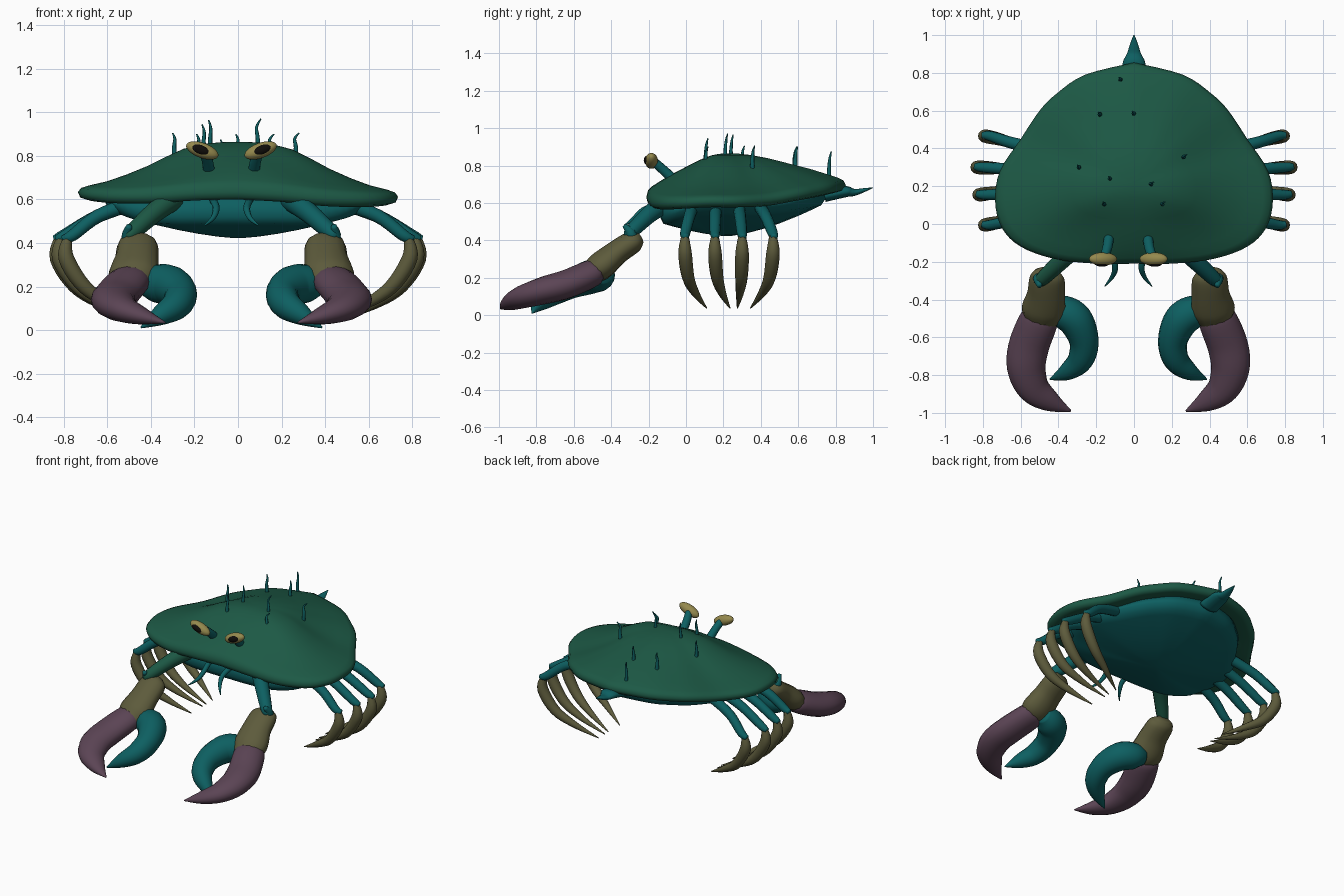
import bpy, bmesh
from math import cos, sin, pi
from mathutils import Vector

if "Cube" in bpy.data.objects:
    bpy.data.objects.remove(bpy.data.objects["Cube"])


def material(name, rgb):
    m = bpy.data.materials.new(name)
    m.diffuse_color = (*rgb, 1)
    m.use_nodes = True
    m.node_tree.nodes["Principled BSDF"].inputs["Base Color"].default_value = m.diffuse_color
    return m


GREEN = material("shell_green", (.012, .1, .06))
TEAL = material("teal", (.004, .115, .12))
OLIVE = material("olive", (.11, .105, .045))
PURPLE = material("purple", (.105, .058, .09))
YELLOW = material("eye_yellow", (.3, .25, .075))
BLACK = material("black", (.005, .004, .003))


def smooth_path(pts, n):
    """Catmull-Rom interpolation of tuples of any size."""
    out = []
    for i in range(len(pts) - 1):
        a, b, c, d = (pts[max(i - 1, 0)], pts[i], pts[i + 1], pts[min(i + 2, len(pts) - 1)])
        for k in range(n):
            t = k / n
            out.append(tuple(.5 * (2 * q + (r - p) * t + (2 * p - 5 * q + 4 * r - s) * t * t
                                   + (3 * q - p - 3 * r + s) * t ** 3)
                             for p, q, r, s in zip(a, b, c, d)))
    return out + [tuple(pts[-1])]


def loft(name, rings, mat):
    """Skin closed rings and cap both ends."""
    bm = bmesh.new()
    vr = [[bm.verts.new(p) for p in ring] for ring in rings]
    n = len(vr[0])
    for a, b in zip(vr, vr[1:]):
        for i in range(n):
            bm.faces.new((a[i], a[(i + 1) % n], b[(i + 1) % n], b[i]))
    bm.faces.new(vr[0])
    bm.faces.new(vr[-1])
    bmesh.ops.recalc_face_normals(bm, faces=bm.faces)
    for f in bm.faces:
        f.smooth = True
    me = bpy.data.meshes.new(name)
    bm.to_mesh(me)
    bm.free()
    me.materials.append(mat)
    ob = bpy.data.objects.new(name, me)
    bpy.context.collection.objects.link(ob)
    return ob


def tube(name, pts, mat, flat=1.0, ref=(0, 0, 1), sides=12, n=5):
    """Tapered limb through (x, y, z, radius) points."""
    path = smooth_path(pts, n)
    pos = [Vector(p[:3]) for p in path]
    rings = []
    for i, p in enumerate(pos):
        t = (pos[min(i + 1, len(pos) - 1)] - pos[max(i - 1, 0)]).normalized()
        side = t.cross(Vector(ref)).normalized()
        up = side.cross(t)
        r = max(path[i][3], .002)
        rings.append([p + r * (cos(a) * side + flat * sin(a) * up)
                      for a in (2 * pi * k / sides for k in range(sides))])
    return loft(name, rings, mat)


def lerp_table(t, table):
    for (a, va), (b, vb) in zip(table, table[1:]):
        if t <= b:
            return va + (vb - va) * (t - a) / (b - a)
    return table[-1][1]


# Half outline of the shell: x, y, rim height, belly edge height
half = smooth_path([
    (0, -.21, .635, .49), (.2, -.21, .625, .49), (.42, -.185, .605, .49), (.6, -.12, .6, .51),
    (.7, -.02, .605, .54), (.735, .12, .612, .55), (.71, .28, .612, .55), (.6, .45, .62, .55),
    (.5, .6, .645, .56), (.41, .69, .66, .57), (.26, .79, .68, .58), (0, .855, .695, .59)], 4)
# The left rim sits a little higher than the right
outline = half + [(-x, y, z + .03 * x, b) for x, y, z, b in half[-2:0:-1]]
CY, TOP = .22, .865
SIDE = [(0, 1), (.1, .99), (.2, .965), (.34, .86), (.45, .7), (.57, .51), (.7, .34), (.82, .21), (.93, .13), (.98, .08), (1, 0)]
ENDS = [(0, 1), (.1, .99), (.2, .95), (.34, .85), (.46, .74), (.57, .63), (.7, .51), (.82, .37), (.93, .24), (.98, .15), (1, 0)]


def ring(t, height):
    return [(x * t, CY + (y - CY) * t, height(x, y, z, b, t)) for x, y, z, b in outline]


def dome(x, y, z, b, t):
    w = x * x / (x * x + (y - CY) ** 2)
    return z + (TOP - z) * (w * lerp_table(t, SIDE) + (1 - w) * lerp_table(t, ENDS))


# Upper shell with a rolled rim and closed underside
rings = [ring(t, dome) for t in (.02, .1, .2, .34, .45, .57, .7, .82, .93, .98, 1)]
rings += [ring(t, lambda x, y, z, b, t, d=d: z - d) for t, d in ((.985, .025), (.94, .035), (.8, .02), (.3, .01))]
loft("shell", rings, GREEN)

# Belly
rings = [ring(t, lambda x, y, z, b, t: z - .025) for t in (.3, .78, .835)]
rings += [ring(t, lambda x, y, z, b, t: b + .03) for t in (.825,)]
rings += [ring(t, lambda x, y, z, b, t: .422 + (b - .422) * (t / .8) ** 1.5) for t in (.79, .72, .6, .45, .3, .15, .03)]
loft("belly", rings, TEAL)

# Tail spike
tube("tail_spike", [(0, .74, .64, .07), (0, .85, .66, .06), (0, .885, .657, .046), (0, .91, .658, .034),
                    (0, .95, .668, .022), (0, 1, .682, .003)], TEAL, .5)

# Bristles on the back: base x, y, tip z
for i, (x, y, z) in enumerate([
        (-.07, .765, .875), (-.18, .58, .9), (.0, .585, .9), (.26, .355, .905), (-.29, .3, .905),
        (-.125, .24, .965), (.085, .21, .97), (-.155, .105, .945), (.145, .105, .9)]):
    lx = .02 if x > 0 else -.01
    base = .70 if y > .7 else .77
    h = z - base
    tube(f"bristle_{i}", [(x, y, base, .013), (x + lx * .3, y, base + h * .5, .01),
                          (x, y + .004, base + h * .8, .007), (x + lx, y + .012, z, .003)],
         TEAL, 1, (0, 1, 0), 8, 4)

# Walking legs: hip y, knee x, knee y, tip y
LEGS = [(.04, .79, -.005, .11), (.16, .82, .155, .235), (.28, .83, .3, .275), (.39, .79, .465, .345)]
for s, side in ((-1, "left"), (1, "right")):
    for i, (hy, kx, ky, ty) in enumerate(LEGS):
        o = kx - .82
        tube(f"{side}_upper_leg_{i}", [
            (s * .46, hy, .59, .034), (s * .64, (hy + ky) / 2, .525, .031),
            (s * (.79 + o), ky, .435, .027), (s * (.835 + o), ky + .005, .42, .016)], TEAL)
        tube(f"{side}_lower_leg_{i}", [
            (s * (.812 + o), ky, .425, .02), (s * (.818 + o), ky, .33, .036),
            (s * (.735 + o), ky * .85 + ty * .15, .2, .033),
            (s * (.61 + o), (ky + ty) / 2, .115, .021), (s * .44, ty, .038, .003)],
            OLIVE, 1, (0, 1, 0))

    # Front limbs mirror about a slightly offset centre line
    def off(pts):
        return [(-.03 + s * p[0], *p[1:]) for p in pts]

    tube(f"{side}_claw_arm", off([(.26, -.1, .61, .055), (.36, -.2, .535, .046), (.46, -.295, .445, .036),
                                  (.485, -.315, .43, .015)]), GREEN if s < 0 else TEAL)
    tube(f"{side}_claw_knuckle", off([(.47, -.33, .48, .012), (.475, -.29, .43, .03),
                                      (.45, -.3, .38, .03)]), TEAL)
    tube(f"{side}_claw_wrist", off([(.425, -.245, .415, .05), (.43, -.28, .395, .09), (.435, -.37, .335, .1),
                                    (.45, -.46, .26, .115), (.46, -.53, .22, .08)]), OLIVE, .66)
    tube(f"{side}_outer_pincer", off([(.455, -.45, .24, .06), (.47, -.5, .225, .1), (.525, -.64, .165, .107),
                                      (.54, -.76, .132, .102), (.5, -.87, .098, .085), (.41, -.94, .065, .055),
                                      (.305, -.99, .035, .005)]), PURPLE, .72, sides=16)
    tube(f"{side}_inner_pincer", off([(.42, -.44, .22, .05), (.355, -.46, .215, .085), (.28, -.51, .205, .092),
                                      (.235, -.62, .165, .078), (.255, -.72, .115, .068), (.33, -.785, .065, .045),
                                      (.415, -.822, .012, .004)]), TEAL, 1, sides=16)

    # Small feelers under the front edge
    tube(f"{side}_feeler", off([(.085, -.14, .6, .018), (.07, -.23, .56, .016), (.085, -.28, .515, .012),
                                (.125, -.33, .48, .003)]), TEAL, 1, (1, 0, 0), 8, 4)

    # Eye stalk, eye and pupil
    tube(f"{side}_eye_stalk", off([(.1, -.05, .71, .028), (.11, -.12, .775, .026), (.125, -.17, .82, .024)]), TEAL)
    for part, mat, loc, size in (("eye", YELLOW, (.134, -.185, .825), (.078, .035, .035)),
                                 ("pupil", BLACK, (.14, -.206, .828), (.044, .02, .022))):
        bpy.ops.mesh.primitive_uv_sphere_add(segments=24, ring_count=12, location=off([loc])[0],
                                             rotation=(0, -s * .35, 0))
        ob = bpy.context.object
        ob.name = f"{side}_{part}"
        ob.scale = size
        ob.data.materials.append(mat)
        bpy.ops.object.shade_smooth()
